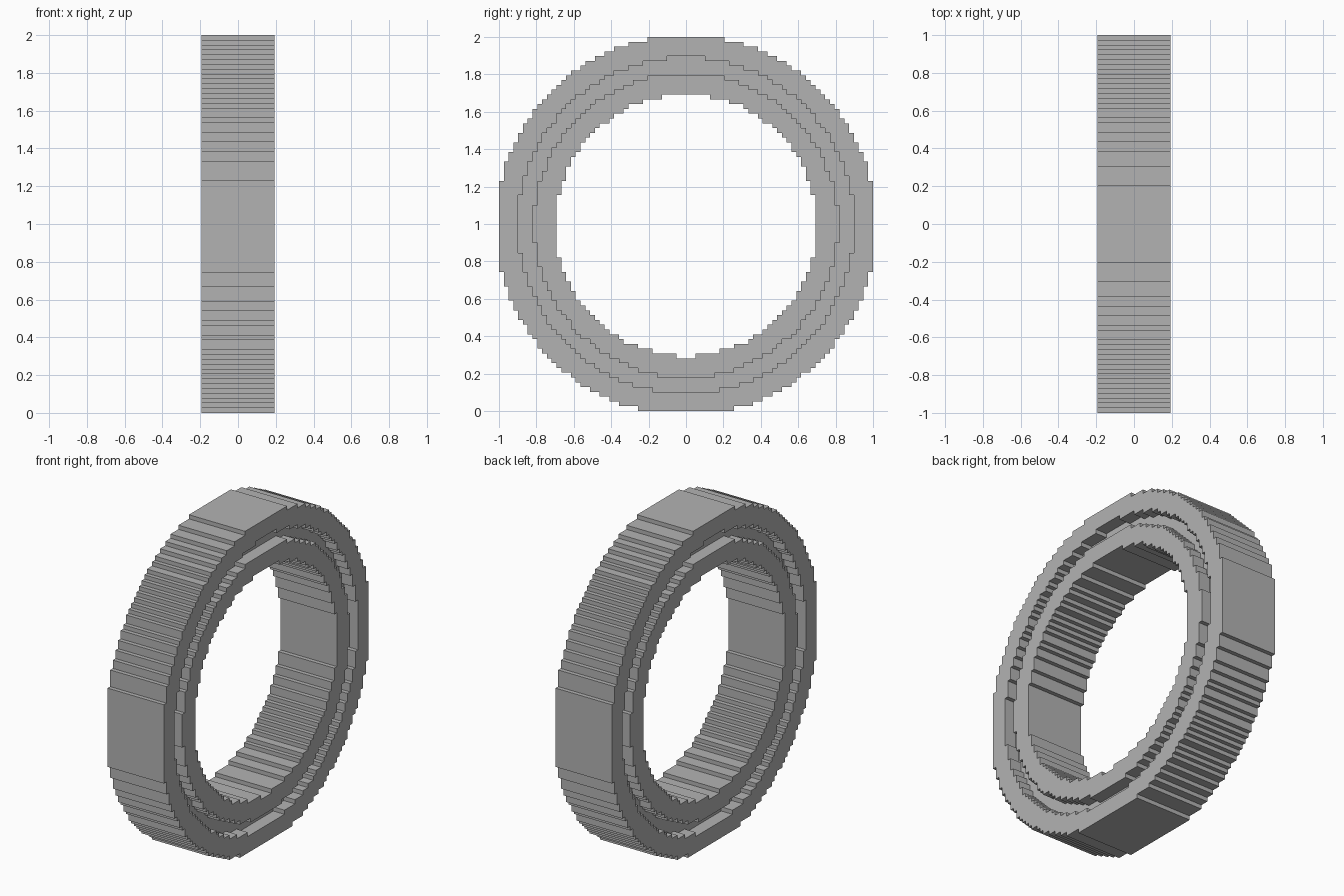
import bpy
import bmesh

cube = bpy.data.objects.get("Cube")
if cube:
    bpy.data.objects.remove(cube, do_unlink=True)

HALF = 39            # half the grid, in cells
CELL = 1 / HALF      # cell size
SINK = 0.25          # circle centre sits slightly below the grid centre

grey = bpy.data.materials.new("plain grey")
grey.use_nodes = True
grey.diffuse_color = (0.45, 0.45, 0.45, 1)
grey.node_tree.nodes["Principled BSDF"].inputs["Base Color"].default_value = (0.45, 0.45, 0.45, 1)


def stepped_ring(name, outer_sq, inner_sq, half_width):
    """Ring of square cells between two squared radii, extruded along x."""
    bm = bmesh.new()
    corners = {}

    def corner(i, j):
        if (i, j) not in corners:
            corners[i, j] = bm.verts.new((-half_width * CELL, i * CELL, 1 + j * CELL))
        return corners[i, j]

    for i in range(-HALF, HALF):
        for j in range(-HALF, HALF):
            dist_sq = (i + 0.5) ** 2 + (j + 0.5 + SINK) ** 2
            if inner_sq < dist_sq <= outer_sq:
                bm.faces.new([corner(i, j), corner(i, j + 1),
                              corner(i + 1, j + 1), corner(i + 1, j)])
    # Thicken the flat pattern across the width
    result = bmesh.ops.extrude_face_region(bm, geom=bm.faces[:], use_keep_orig=True)
    moved = [g for g in result["geom"] if isinstance(g, bmesh.types.BMVert)]
    bmesh.ops.translate(bm, verts=moved, vec=(2 * half_width * CELL, 0, 0))
    bmesh.ops.recalc_face_normals(bm, faces=bm.faces[:])
    mesh = bpy.data.meshes.new(name)
    bm.to_mesh(mesh)
    bm.free()
    mesh.materials.append(grey)
    obj = bpy.data.objects.new(name, mesh)
    bpy.context.collection.objects.link(obj)
    return obj


# Two full-width rings joined by a narrower core that leaves a groove on each side
stepped_ring("outer_ring", 1570, 1224, 7.5)
stepped_ring("groove_core", 1224, 1007.5, 4.5)
stepped_ring("inner_ring", 1007.5, 745.3, 7.5)
